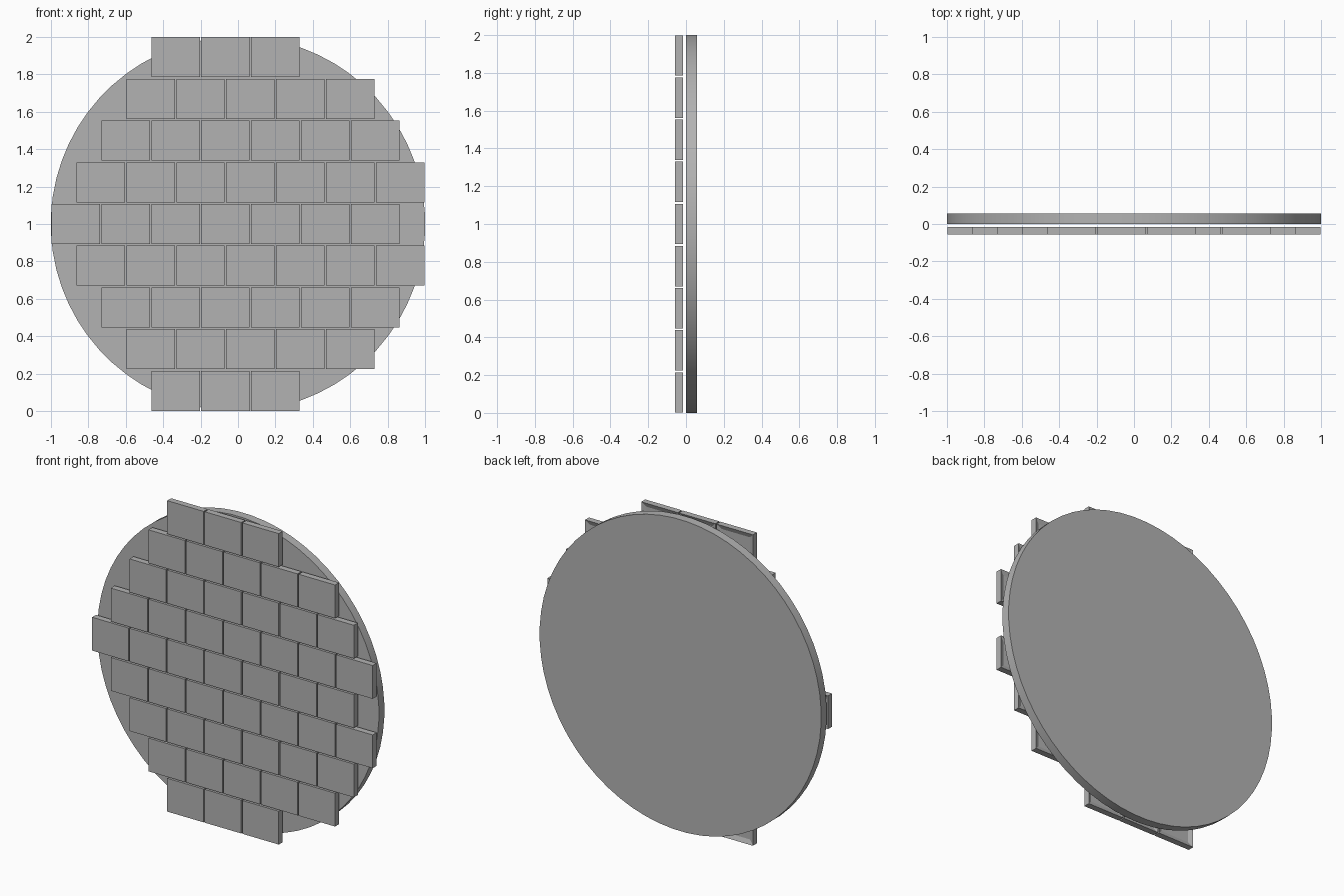
import bpy
import bmesh
import math
from mathutils import Matrix, Vector

cube = bpy.data.objects.get("Cube")
if cube:
    bpy.data.objects.remove(cube, do_unlink=True)

GREY = (0.45, 0.45, 0.45, 1.0)
grey = bpy.data.materials.new("plain grey")
grey.use_nodes = True
grey.diffuse_color = GREY
grey.node_tree.nodes["Principled BSDF"].inputs["Base Color"].default_value = GREY


def add_object(name, mesh, location):
    obj = bpy.data.objects.new(name, mesh)
    obj.location = location
    bpy.context.collection.objects.link(obj)
    return obj


# Round backing disc, with a flat facet at the top, bottom and sides
SEGMENTS = 64
DISC_DEPTH = 0.056
bm = bmesh.new()
radius = 1 / math.cos(math.pi / SEGMENTS)
bmesh.ops.create_cone(bm, cap_ends=True, segments=SEGMENTS, radius1=radius,
                      radius2=radius, depth=DISC_DEPTH)
bmesh.ops.rotate(bm, verts=bm.verts, matrix=Matrix.Rotation(math.pi / SEGMENTS, 3, "Z"))
bmesh.ops.rotate(bm, verts=bm.verts, matrix=Matrix.Rotation(math.pi / 2, 3, "X"))
disc_mesh = bpy.data.meshes.new("backing_disc")
bm.to_mesh(disc_mesh)
bm.free()
disc_mesh.materials.append(grey)
disc = add_object("backing_disc", disc_mesh, (0, 0.029, 1))
bpy.context.view_layer.objects.active = disc
disc.select_set(True)
bpy.ops.object.shade_smooth_by_angle(angle=math.radians(30))
disc.select_set(False)

# One rectangular tile with a shallow recess in its back
WIDTH, DEPTH, HEIGHT = 0.259, 0.04, 0.214
bm = bmesh.new()
bmesh.ops.create_cube(bm, size=1)
bmesh.ops.scale(bm, verts=bm.verts, vec=(WIDTH, DEPTH, HEIGHT))
bm.normal_update()
back = [f for f in bm.faces if f.normal.y > 0.9]
bmesh.ops.inset_region(bm, faces=back, thickness=0.04)
bmesh.ops.translate(bm, verts=back[0].verts, vec=Vector((0, -0.012, 0)))
tile_mesh = bpy.data.meshes.new("tile")
bm.to_mesh(tile_mesh)
bm.free()
tile_mesh.materials.append(grey)

# Rows of tiles, each shifted half a tile from the next
PITCH_X, PITCH_Z = 0.267, 0.223
ROW_COUNTS = [3, 5, 6, 7, 7, 7, 6, 5, 3]
for row, count in enumerate(ROW_COUNTS):
    start = -0.334 - min(row, 8 - row) * PITCH_X / 2
    z = 0.001 + HEIGHT / 2 + row * PITCH_Z
    for col in range(count):
        add_object(f"tile_row{row + 1}_{col + 1}", tile_mesh,
                   (start + col * PITCH_X, -0.037, z))
